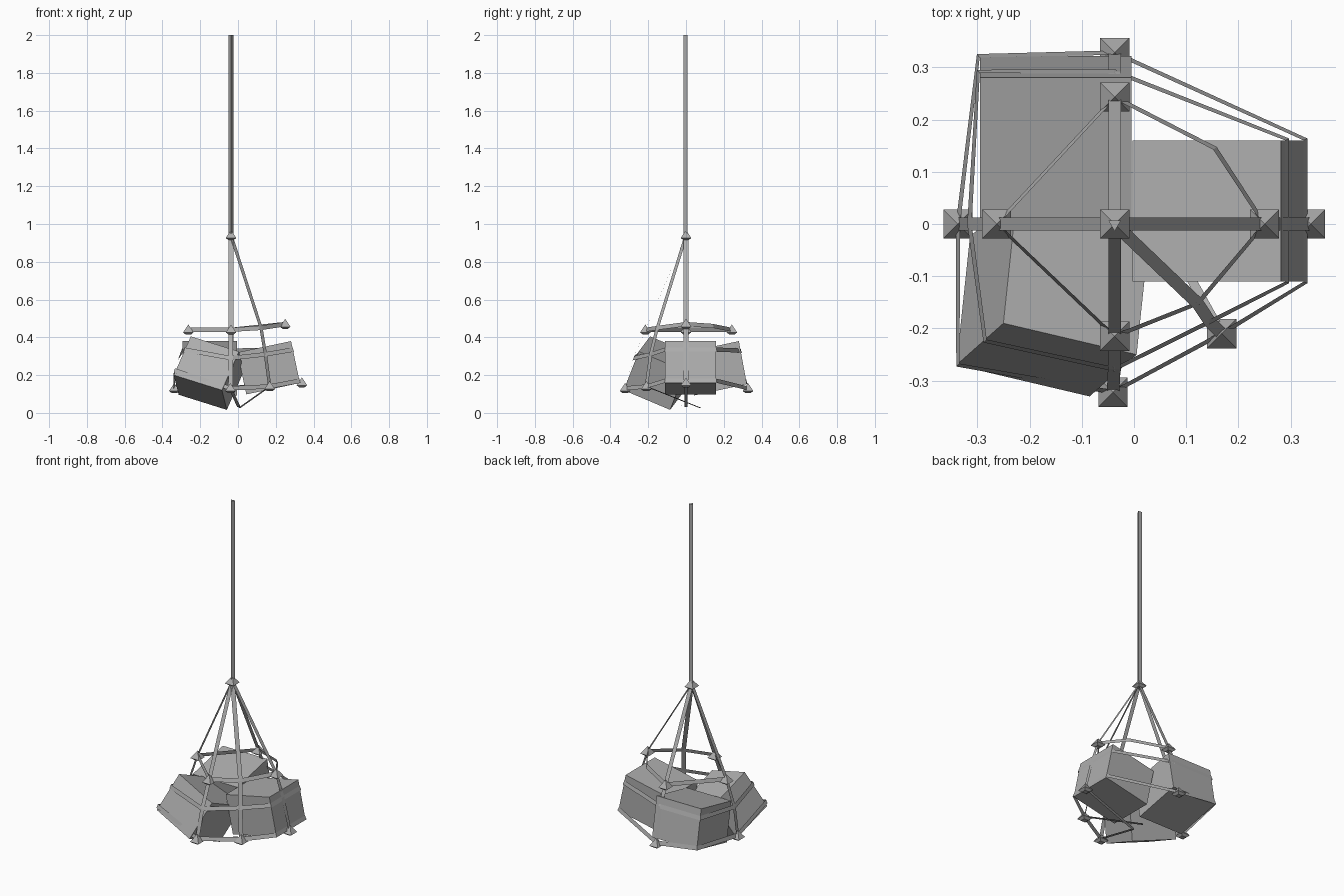
import bpy
import bmesh
from math import pi
from mathutils import Vector as V

cube = bpy.data.objects.get("Cube")
if cube:
    bpy.data.objects.remove(cube)

grey = bpy.data.materials.new("mid_grey")
grey.use_nodes = True
colour = (0.42, 0.42, 0.42, 1)
grey.diffuse_color = colour
grey.node_tree.nodes["Principled BSDF"].inputs["Base Color"].default_value = colour


def finish(name, bm):
    mesh = bpy.data.meshes.new(name)
    bm.to_mesh(mesh)
    bm.free()
    mesh.materials.append(grey)
    obj = bpy.data.objects.new(name, mesh)
    bpy.context.collection.objects.link(obj)
    return obj


AXIS = V((-0.037, 0, 0))


def outward(p):
    d = V((p.x - AXIS.x, p.y, 0))
    return d.normalized() if d.length > 0.01 else V((0, 0, 0))


def ribbon(name, path, closed=False, strap=False, width=0.024):
    """Flat strip; straps lie across the slope, rings hang down it."""
    path = [V(p) for p in path]
    far = max(path, key=lambda p: (p - AXIS).xy.length)
    bm = bmesh.new()
    rails = []
    for p in path:
        if strap:
            o = outward(far)
            w = V((-o.y, o.x, 0))
        else:
            w = outward(p) * 0.35 - V((0, 0, 0.94))
        rails.append([bm.verts.new(p + w * s * width / 2) for s in (-1, 1)])
    pairs = list(zip(rails, rails[1:]))
    if closed:
        pairs.append((rails[-1], rails[0]))
    for a, b in pairs:
        bm.faces.new((a[0], a[1], b[1], b[0]))
    return finish(name, bm)


def block(name, corner, along, back, down):
    """Tilted crate from one top corner and its three edges."""
    bm = bmesh.new()
    bmesh.ops.create_cube(bm, size=1)
    c, a, b, d = map(V, (corner, along, back, down))
    for v in bm.verts:
        v.co = c + a * (v.co.x + .5) + b * (v.co.y + .5) + d * (.5 - v.co.z)
    bmesh.ops.recalc_face_normals(bm, faces=bm.faces)
    return finish(name, bm)


def knot(name, p):
    """Square peaked knot with a tapered underside."""
    bm = bmesh.new()
    rings = []
    for r, z in ((0.014, -0.025), (0.028, -0.014)):
        rings.append([bm.verts.new(V(p) + V((x * r, y * r, z)))
                      for x, y in ((-1, -1), (1, -1), (1, 1), (-1, 1))])
    tip = bm.verts.new(V(p) + V((0, 0, 0.028)))
    low, wide = rings
    bm.faces.new(low[::-1])
    for i in range(4):
        j = (i + 1) % 4
        bm.faces.new((low[i], low[j], wide[j], wide[i]))
        bm.faces.new((wide[i], wide[j], tip))
    return finish(name, bm)


# Three tilted crates
block("right_crate", (-0.003, -0.11, 0.32), (0.284, 0, 0.06), (0, 0.27, 0), (0.047, 0, -0.222))
block("back_crate", (-0.295, 0, 0.32), (0.29, 0, 0), (0, 0.28, 0.06), (0, 0.042, -0.228))
block("front_crate", (-0.25, -0.19, 0.405), (0.255, -0.06, -0.08),
      (0.026, 0.246, -0.104), (-0.09, -0.08, -0.205))

# Hanging rope, three sided
bm = bmesh.new()
bmesh.ops.create_cone(bm, cap_ends=True, segments=3, radius1=0.014, radius2=0.014, depth=1.06)
rope = finish("hanging_rope", bm)
rope.location = (AXIS.x, 0, 1.47)
rope.rotation_euler.z = pi

# Net node positions
hub = (-0.037, 0, 0.94)
upper = {"front": (-0.037, -0.215, 0.44), "right": (0.25, 0, 0.47),
         "back": (-0.037, 0.243, 0.44), "left": (-0.263, 0, 0.44),
         "corner": (0.122, -0.152, 0.45)}
lower = {"front": (-0.04, -0.322, 0.13), "right": (0.338, 0, 0.16),
         "back": (-0.037, 0.328, 0.13), "left": (-0.337, 0, 0.13),
         "corner": (0.168, -0.21, 0.14)}
middle = {"front": (-0.038, -0.278, 0.29), "right": (0.293, 0, 0.34),
          "back": (-0.037, 0.292, 0.33), "left": (-0.315, 0, 0.29),
          "corner": (0.145, -0.187, 0.31)}

# Straps running down from the hub, and straps under the load
knot("hub_knot", hub)
for side in upper:
    ribbon(side + "_strap", [hub, upper[side], middle[side], lower[side]], strap=True)
    knot(side + "_lower_knot", lower[side])
    if side != "corner":
        knot(side + "_upper_knot", upper[side])
for side in ("front", "right", "corner"):
    end = (0.005, 0.08, 0.025) if side == "corner" else (0.005, 0, 0.03)
    ribbon(side + "_under_strap", [lower[side], end], strap=True, width=0.018)

# Horizontal net rings
ribbon("upper_ring", [upper["front"], upper["corner"], upper["right"],
                      (0.155, 0.145, 0.46), upper["back"], upper["left"]], closed=True)
ribbon("middle_ring", [middle["front"], middle["corner"], (0.293, -0.112, 0.335),
                       (0.293, 0.162, 0.335), middle["back"], (-0.298, 0.292, 0.33),
                       middle["left"], (-0.285, -0.224, 0.335)], closed=True)
ribbon("lower_ring", [lower["front"], lower["corner"], (0.328, -0.112, 0.17),
                      (0.328, 0.162, 0.17), lower["back"], (-0.298, 0.322, 0.165),
                      lower["left"], (-0.337, -0.27, 0.225)], closed=True)
